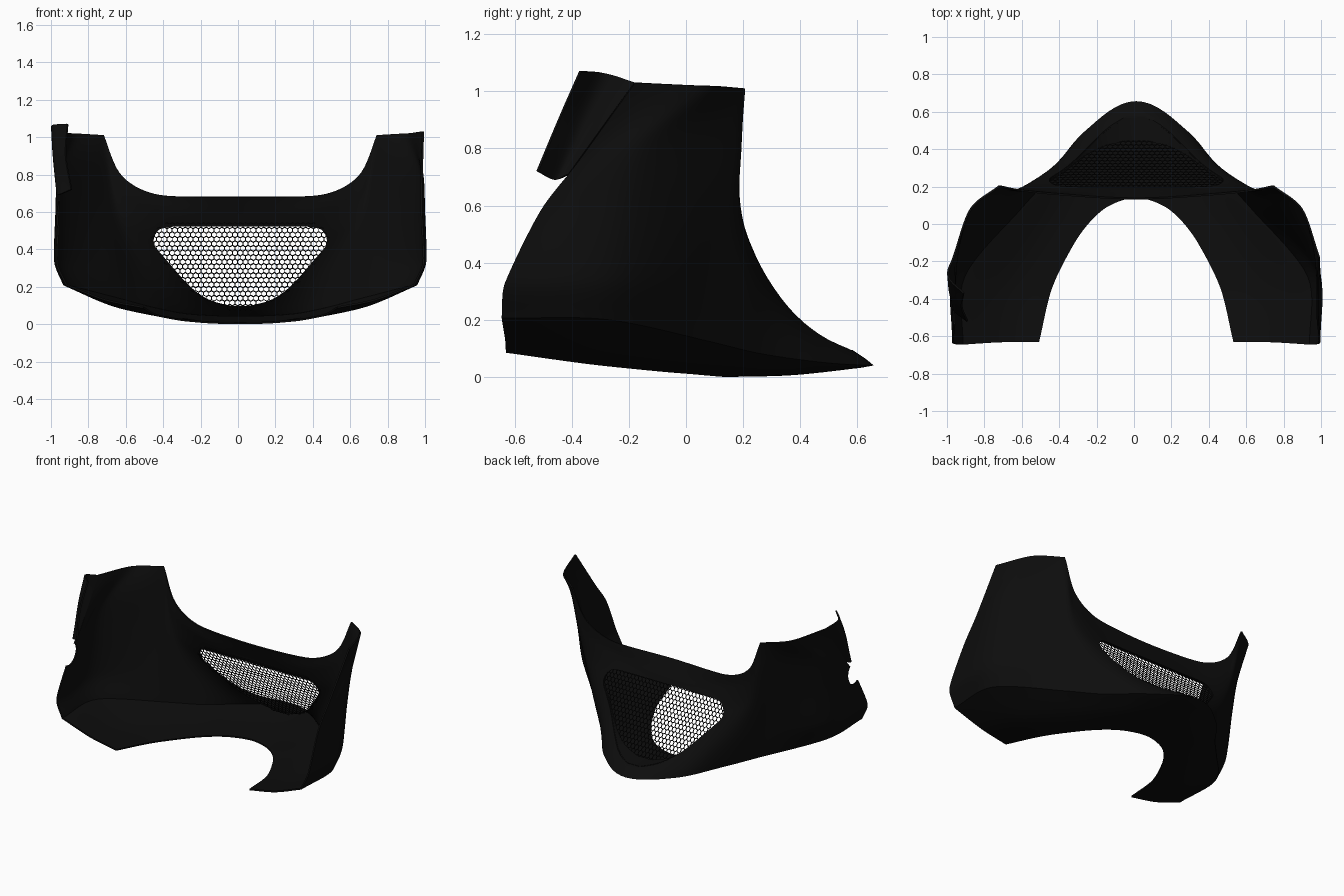
import bpy, bmesh, math
from mathutils import Vector
from mathutils.bvhtree import BVHTree

if "Cube" in bpy.data.objects:
    bpy.data.objects.remove(bpy.data.objects["Cube"])

black = bpy.data.materials.new("black_plastic")
black.diffuse_color = (0.004, 0.004, 0.004, 1)
black.use_nodes = True
black.node_tree.nodes["Principled BSDF"].inputs["Base Color"].default_value = black.diffuse_color


def make(name, verts, faces):
    me = bpy.data.meshes.new(name)
    me.from_pydata([tuple(v) for v in verts], [], faces)
    bm = bmesh.new()
    bm.from_mesh(me)
    bmesh.ops.remove_doubles(bm, verts=bm.verts, dist=1e-5)
    bmesh.ops.recalc_face_normals(bm, faces=bm.faces)
    bm.to_mesh(me)
    bm.free()
    ob = bpy.data.objects.new(name, me)
    bpy.context.collection.objects.link(ob)
    me.materials.append(black)
    return ob


def activate(ob):
    bpy.ops.object.select_all(action='DESELECT')
    ob.select_set(True)
    bpy.context.view_layer.objects.active = ob


def thicken(ob, t):
    m = ob.modifiers.new("thickness", 'SOLIDIFY')
    m.thickness, m.offset = t, 0
    activate(ob)
    bpy.ops.object.modifier_apply(modifier=m.name)


def cut(ob, cutter):
    m = ob.modifiers.new("cut", 'BOOLEAN')
    m.object, m.operation, m.solver = cutter, 'DIFFERENCE', 'EXACT'
    activate(ob)
    bpy.ops.object.modifier_apply(modifier=m.name)
    bpy.data.objects.remove(cutter)


def spline(pts, n, corners=()):
    """Smooth curve through pts, sharp at the corner indices."""
    if corners:
        c = corners[0]
        rest = [k - c for k in corners[1:]]
        return spline(pts[:c+1], n)[:-1] + spline(pts[c:], n, rest)
    pts = [Vector(p) for p in pts]
    tan = []
    for i, p in enumerate(pts):
        a, b = pts[max(i - 1, 0)], pts[min(i + 1, len(pts) - 1)]
        lens = [d for d in ((p - a).length, (b - p).length) if d > 0]
        tan.append((b - a).normalized() * min(lens))
    out = []
    for i in range(len(pts) - 1):
        for k in range(n):
            t = k / n
            h1 = 2*t**3 - 3*t**2 + 1
            out.append(pts[i]*h1 + pts[i+1]*(1 - h1)
                       + tan[i]*(t**3 - 2*t**2 + t) + tan[i+1]*(t**3 - t**2))
    return out + [pts[-1]]


def grid_faces(rows, cols):
    return [(r*cols + c, r*cols + c + 1, (r+1)*cols + c + 1, (r+1)*cols + c)
            for r in range(rows - 1) for c in range(cols - 1)]


# Main shell: half curves running from the front edge of a side wall to the nose centre
floor_edge = [(.52, -.63, .09), (.45, -.34, .05), (.33, -.1, .025), (.24, .02, .015), (.14, .1, .008), (0, .14, .005)]
floor_mid = [(.72, -.632, .13), (.68, -.33, .1), (.48, .0, .06), (.36, .15, .04), (.23, .29, .02), (0, .38, .012)]
lip = [(.93, -.645, .21), (.92, -.28, .205), (.63, .07, .13), (.46, .26, .085), (.275, .49, .052), (0, .652, .042)]
low_wall = [(.98, -.633, .33), (.965, -.25, .34), (.68, .08, .34), (.535, .235, .31), (.33, .345, .25), (0, .43, .2)]
mid_wall = [(.97, -.51, .58), (.965, -.2, .62), (.715, .13, .62), (.61, .19, .54), (.36, .222, .46), (0, .23, .44)]
high_wall = [(.97, -.38, .75), (.955, -.13, .83), (.735, .165, .84), (.635, .18, .69), (.38, .17, .6), (0, .175, .58)]
rim = [(.978, -.18, 1.03), (.885, .08, 1.018), (.732, .203, 1.01), (.63, .182, .79), (.43, .16, .69), (0, .135, .68)]

flip = lambda p: (-p[0], p[1], p[2])
rows = []
for half in (floor_edge, floor_mid, lip, low_wall, mid_wall, high_wall, rim):
    rows.append(spline(half + [flip(p) for p in half[-2::-1]], 8, [2, 8] if half is rim else []))
columns = [spline(col, 8, [2]) for col in zip(*rows)]
verts = [p for col in columns for p in col]
faces = grid_faces(len(columns), len(columns[0]))
shell = make("fairing_shell", verts, faces)
surface = BVHTree.FromPolygons([tuple(v) for v in verts], faces)


def face_y(x, z):
    hit = surface.ray_cast(Vector((x, 2, z)), Vector((0, -1, 0)))[0]
    return hit.y if hit else None


def grille_y(x, z):
    """Grille is a gently bowed sheet, always just inside the shell surface."""
    y = face_y(x, z)
    return None if y is None else min(y - .008, .2 + .25*max(0, (.52 - z)/.43)**1.3)


thicken(shell, 0.01)

# Grille opening, given as half-widths by height
opening = [(.05, .095), (.17, .13), (.27, .2), (.36, .3), (.455, .41), (.465, .45), (.45, .49), (.42, .515), (.36, .523)]
outline = spline([(x, 0, z) for x, z in opening], 3)
outline = outline + [Vector((-p.x, 0, p.z)) for p in reversed(outline)]
n = len(outline)
prism = [(p.x, y, p.z) for y in (.1, 1) for p in outline]
sides = [(i, (i+1) % n, n + (i+1) % n, n + i) for i in range(n)]
cut(shell, make("opening_cutter", prism, sides + [tuple(range(n)), tuple(range(n, 2*n))]))

# Round notch in the front edge of the left wall
bpy.ops.mesh.primitive_cylinder_add(vertices=32, radius=.075, depth=.4,
                                    location=(-.97, -.5, .595), rotation=(0, math.pi/2, 0))
cut(shell, bpy.context.object)

# Collar leading from the opening back to the recessed grille
collar = [(p.x, face_y(p.x, p.z), p.z) for p in outline]
collar += [(p.x, grille_y(p.x, p.z) - .004, p.z) for p in outline]
frame = make("grille_collar", collar, sides)
thicken(frame, .004)


# Honeycomb grille
def half_width(z):
    if not .085 < z < .53:
        return -1
    for (x0, z0), (x1, z1) in zip(opening, opening[1:]):
        if z <= z1:
            return x0 + (x1 - x0)*max(0, (z - z0)/(z1 - z0))
    return opening[-1][0] + .04


pitch, strut = .028, .0025
gv, gf = [], []
for j in range(24):
    for i in range(-19, 20):
        cx, cz = (i + .5*(j % 2))*pitch, .09 + j*pitch*.866
        if abs(cx) > half_width(cz) + .008:
            continue
        ring = []
        for r in (pitch/math.sqrt(3), pitch/math.sqrt(3) - strut):
            for k in range(6):
                a = math.pi/6 + k*math.pi/3
                x, z = cx + r*math.cos(a), cz + r*math.sin(a)
                y = grille_y(x, z)
                ring.append(None if y is None else (x, y, z))
        if None in ring:
            continue
        b = len(gv)
        gv += ring
        gf += [(b+k, b+(k+1) % 6, b+6+(k+1) % 6, b+6+k) for k in range(6)]
grille = make("honeycomb_grille", gv, gf)
thicken(grille, .004)

# The tab widens the left side, so the symmetric parts sit slightly right of centre
for ob in (shell, frame, grille):
    ob.location.x = .012

# Flared tab on the left wall's upper front edge
edge = [(-.966, -.18, 1.03), (-.96, -.28, .89), (-.957, -.41, .71)]
ridge = [(-.993, -.28, 1.062), (-.985, -.36, .9), (-.962, -.46, .69)]
tip = [(-.91, -.37, 1.07), (-.92, -.445, .9), (-.89, -.52, .72)]
cols = list(zip(*[spline(c, 6) for c in (edge, ridge, tip)]))
strips = [spline(c, 5) for c in cols]
tab = make("left_wall_tab", [p for s in strips for p in s], grid_faces(len(strips), len(strips[0])))
thicken(tab, .01)

for ob in (shell, frame, tab):
    activate(ob)
    bpy.ops.object.shade_smooth_by_angle(angle=math.radians(40))
